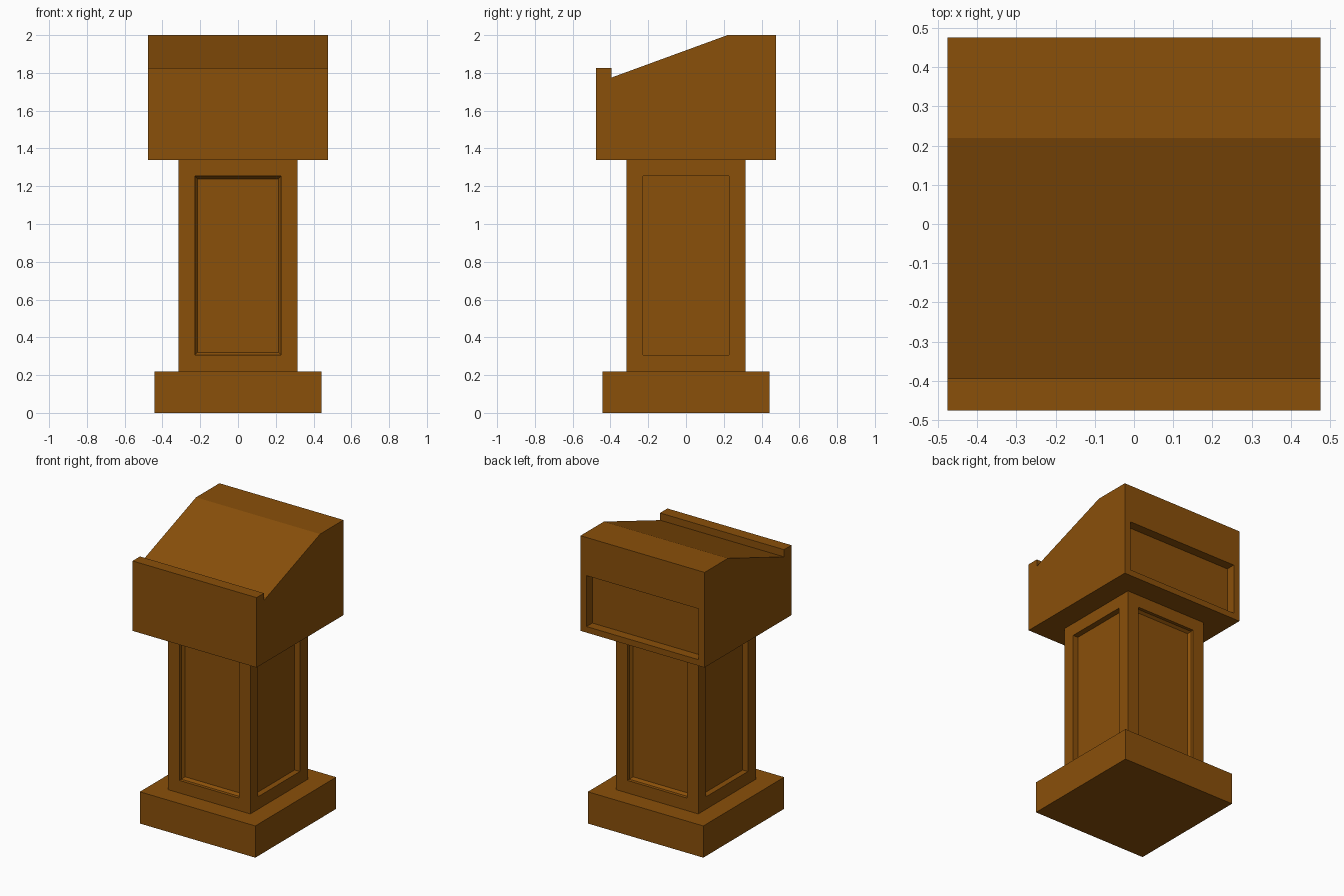
import bpy
import bmesh
from mathutils import Vector

default = bpy.data.objects.get("Cube")
if default:
    bpy.data.objects.remove(default, do_unlink=True)

# Single wood colour
WOOD = (0.255, 0.08, 0.003, 1)
wood = bpy.data.materials.new("brown_wood")
wood.use_nodes = True
wood.diffuse_color = WOOD
shader = wood.node_tree.nodes["Principled BSDF"]
shader.inputs["Base Color"].default_value = WOOD
shader.inputs["Roughness"].default_value = 0.7


def prism(profile, half_width):
    """Extrude a (y, z) side profile across x."""
    bm = bmesh.new()
    face = bm.faces.new([bm.verts.new((-half_width, y, z)) for y, z in profile])
    new = bmesh.ops.extrude_face_region(bm, geom=[face])["geom"]
    verts = [v for v in new if isinstance(v, bmesh.types.BMVert)]
    bmesh.ops.translate(bm, verts=verts, vec=(2 * half_width, 0, 0))
    bmesh.ops.recalc_face_normals(bm, faces=bm.faces)
    return bm


def block(half, bottom, top):
    return prism([(-half, bottom), (half, bottom), (half, top), (-half, top)], half)


def frame(bm, direction, margin):
    """Inset the outer face on one side and return its middle."""
    bm.normal_update()
    side = Vector(direction)
    face = max(bm.faces, key=lambda f: (round(f.normal.dot(side), 3), f.calc_area()))
    bmesh.ops.inset_individual(bm, faces=[face], thickness=margin, use_even_offset=True)
    return face


def sink(bm, face, direction, depth):
    """Push a face straight in, leaving square walls."""
    new = bmesh.ops.extrude_discrete_faces(bm, faces=[face])["faces"][0]
    bmesh.ops.translate(bm, verts=new.verts, vec=Vector(direction) * -depth)
    bm.normal_update()
    return new


def finish(bm, name):
    mesh = bpy.data.meshes.new(name)
    bm.to_mesh(mesh)
    bm.free()
    mesh.materials.append(wood)
    obj = bpy.data.objects.new(name, mesh)
    bpy.context.collection.objects.link(obj)


# Plinth
finish(block(0.443, 0, 0.22), "base")

# Column: square recesses on the sides, moulded ones front and back
column = block(0.315, 0.22, 1.34)
for direction in ((1, 0, 0), (-1, 0, 0), (0, -1, 0), (0, 1, 0)):
    panel = frame(column, direction, 0.087)
    if direction[0]:
        sink(column, panel, direction, 0.04)
    else:
        panel = sink(column, panel, direction, 0.022)
        bmesh.ops.inset_individual(column, faces=[panel], thickness=0.014,
                                   depth=-0.018, use_even_offset=True)
finish(column, "column")

# Desk head with sloping top, front lip and a recess in the back
head = prism([(-0.476, 1.34), (0.476, 1.34), (0.476, 2), (0.22, 2),
              (-0.395, 1.775), (-0.395, 1.825), (-0.476, 1.825)], 0.476)
back = (0, 1, 0)
panel = frame(head, back, 0.046)
for v in panel.verts:
    v.co.z = 1.735 if v.co.z > 1.6 else 1.382
sink(head, panel, back, 0.064)
finish(head, "desk_head")
